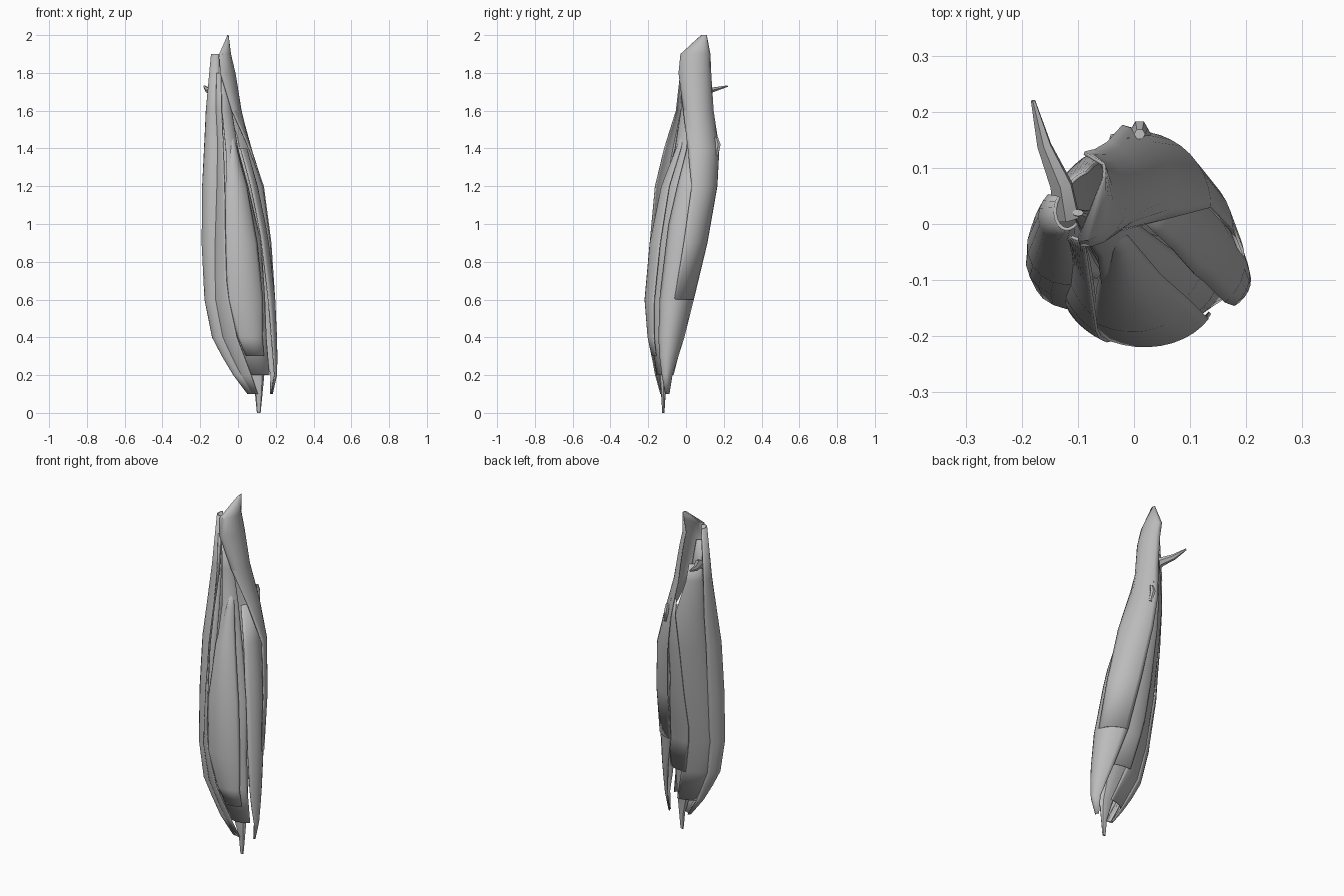
import bpy
from math import cos, pi, radians, sin, tau
from mathutils import Vector

cube = bpy.data.objects.get("Cube")
if cube:
    bpy.data.objects.remove(cube, do_unlink=True)

grey = bpy.data.materials.new("husk_grey")
grey.use_nodes = True
grey.diffuse_color = (.5, .5, .5, 1)
shader = grey.node_tree.nodes["Principled BSDF"]
shader.inputs["Base Color"].default_value = grey.diffuse_color

# Leaning oval envelope of the bud: height, x range, y range
ENVELOPE = [
    (.1, .05, .18, -.14, -.07), (.2, -.02, .2, -.17, -.05),
    (.4, -.13, .2, -.21, .01), (.6, -.18, .2, -.22, .05),
    (.9, -.2, .18, -.2, .12), (1.2, -.2, .14, -.17, .17),
    (1.4, -.19, .09, -.12, .18), (1.6, -.18, .03, -.06, .15),
    (1.9, -.15, -.04, -.03, .13), (2, -.06, -.05, .08, .11)]


def sample(rows, height):
    """Straight interpolation in a table whose first column is height."""
    for low, high in zip(rows, rows[1:]):
        if height <= high[0]:
            t = max(0, (height - low[0]) / (high[0] - low[0]))
            return [a + (b - a) * t for a, b in zip(low[1:], high[1:])]
    return rows[-1][1:]


def on_envelope(height, degrees, scale):
    left, right, front, back = sample(ENVELOPE, height)
    angle = radians(degrees)
    return Vector(((left + right) / 2 + (right - left) / 2 * cos(angle) * scale,
                   (front + back) / 2 + (back - front) / 2 * sin(angle) * scale,
                   height))


def build(name, rings, closed=False):
    """Skin a list of equal point rows: a solid, or a thickened sheet."""
    count = len(rings[0])
    verts = [point for ring in rings for point in ring]
    faces = []
    for row in range(len(rings) - 1):
        lower, upper = row * count, (row + 1) * count
        for column in range(count if closed else count - 1):
            after = (column + 1) % count
            faces.append((lower + column, lower + after, upper + after, upper + column))
    if closed:
        faces.append(tuple(reversed(range(count))))
        faces.append(tuple(range(len(verts) - count, len(verts))))
    mesh = bpy.data.meshes.new(name)
    mesh.from_pydata(verts, [], faces)
    mesh.materials.append(grey)
    obj = bpy.data.objects.new(name, mesh)
    bpy.context.collection.objects.link(obj)
    if not closed:
        solidify = obj.modifiers.new("thickness", "SOLIDIFY")
        solidify.thickness = .006
    bpy.ops.object.select_all(action="DESELECT")
    obj.select_set(True)
    bpy.context.view_layer.objects.active = obj
    bpy.ops.object.shade_smooth_by_angle(angle=radians(30))


def petal(name, rows, bulge=0, columns=10):
    """Curved sheet; rows hold height, both edge angles and both edge scales."""
    heights = {row[0] for row in rows}
    heights |= {row[0] for row in ENVELOPE if rows[0][0] < row[0] < rows[-1][0]}
    rings = []
    for height in sorted(heights):
        start, end, start_scale, end_scale = sample(rows, height)
        ring = []
        for column in range(columns + 1):
            t = column / columns
            scale = start_scale + (end_scale - start_scale) * t + bulge * sin(pi * t)
            ring.append(on_envelope(height, start + (end - start) * t, scale))
        rings.append(ring)
    build(name, rings)


def limb(name, path, flatness=1, sides=8):
    """Tapered solid; path holds pairs of centre and radius."""
    along = (Vector(path[-1][0]) - Vector(path[0][0])).normalized()
    side = along.orthogonal().normalized()
    if abs(along.z) > abs(along.y):
        side = Vector((0, 1, 0)).cross(along).normalized()
    across = along.cross(side) * flatness
    rings = []
    for centre, radius in path:
        angles = [tau * corner / sides for corner in range(sides)]
        rings.append([Vector(centre) + radius * (side * cos(angle) + across * sin(angle))
                      for angle in angles])
    build(name, rings, closed=True)


# Outer petals
petal("tall_tip_petal", [
    (.6, 10, 70, 1, 1), (1.2, 10, 78, 1, 1), (1.4, -10, 78, .8, 1),
    (1.6, -55, 75, .7, 1), (1.8, -95, 75, 1, 1), (2, -95, 90, 1, 1)], bulge=.06)
petal("right_petal", [
    (.1, -10, 30, 1, 1), (.3, -25, 50, 1, 1), (.6, -27, 70, .9, 1),
    (1, -30, 75, .8, .9), (1.4, -20, 70, .5, .9)], bulge=.07)
petal("front_petal", [
    (.3, -100, -50, .85, .85), (.6, -113, -44, .94, .9), (.9, -112, -46, .9, .85),
    (1.2, -108, -49, .7, .7), (1.5, -80, -50, .4, .4)], bulge=.08)
petal("side_petal", [
    (.1, 180, 235, .8, .8), (.3, 165, 222, .8, .8), (.6, 158, 230, .75, .65),
    (.9, 160, 240, .75, .62), (1.9, 180, 262, .75, .65)], bulge=.3)
petal("front_side_petal", [
    (.1, 205, 260, .9, .9), (.7, 212, 250, .8, 1),
    (1.4, 230, 258, .7, 1), (1.8, 247, 268, .9, .9)])

# Inner layers showing through the slits
petal("inner_front_petal", [
    (.2, -110, -20, .75, .75), (.9, -108, -20, .85, .75),
    (1.4, -100, -25, .6, .4), (1.8, -95, -60, .8, .7)])
petal("back_petal", [
    (.4, 45, 100, .8, .8), (.7, 58, 108, .9, .8),
    (1.2, 60, 98, .9, .8), (1.5, 65, 80, 1, .9)])
petal("back_side_petal", [
    (.2, 80, 175, .75, .8), (.6, 95, 172, .8, .8),
    (1.4, 76, 180, .75, .7), (1.7, 95, 185, .5, .6)], bulge=-.08)

# Stem running up into the hidden core
limb("stem_core", [
    ((.11, -.12, 0), .01), ((.11, -.12, .1), .02), ((.1, -.12, .2), .04),
    ((.03, -.07, .6), .1), ((-.01, -.03, 1), .08), ((-.1, .02, 1.7), .01)],
    flatness=.6)

# Hooked spur and small knob on the back
limb("spur", [
    ((-.12, .01, 1.67), .03), ((-.13, .07, 1.7), .025),
    ((-.16, .14, 1.71), .016), ((-.18, .22, 1.73), .005)], flatness=.7, sides=6)
limb("back_knob", [
    ((.02, .16, 1.36), .01), ((.01, .17, 1.42), .015), ((.01, .16, 1.46), .01)],
    sides=6)
